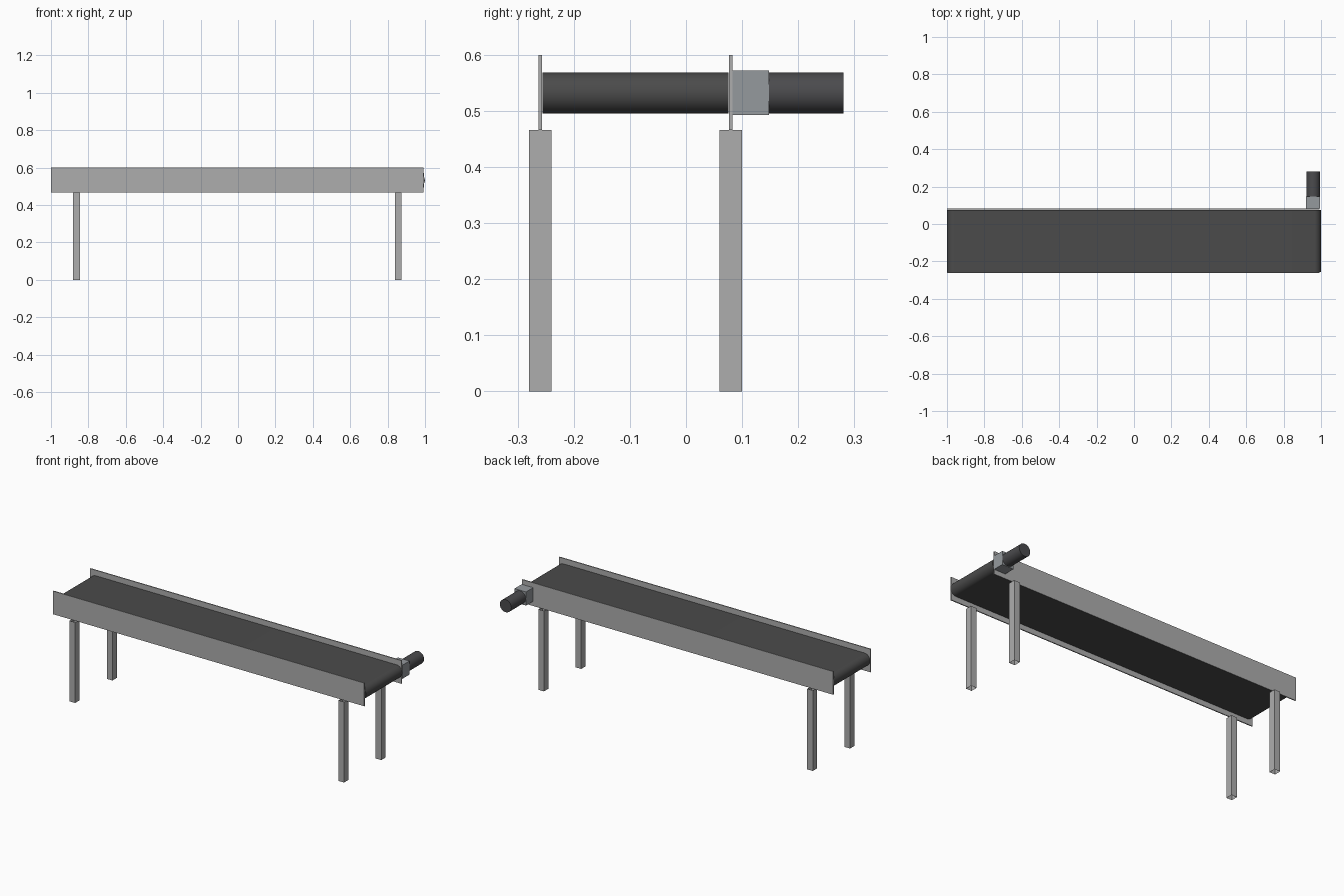
import bpy, bmesh, math
from mathutils import Matrix

if "Cube" in bpy.data.objects:
    bpy.data.objects.remove(bpy.data.objects["Cube"])


def material(name, rgb):
    m = bpy.data.materials.new(name)
    m.diffuse_color = (*rgb, 1)
    m.use_nodes = True
    m.node_tree.nodes["Principled BSDF"].inputs["Base Color"].default_value = m.diffuse_color
    return m


RUBBER = material("dark_rubber", (0.07, 0.07, 0.07))
MOTOR = material("motor_dark", (0.07, 0.07, 0.075))
GEAR = material("gearbox_grey", (0.30, 0.32, 0.34))
STEEL = material("steel_grey", (0.42, 0.42, 0.42))


def finish(name, bm, mat, smooth=False):
    bmesh.ops.recalc_face_normals(bm, faces=bm.faces)
    me = bpy.data.meshes.new(name)
    bm.to_mesh(me)
    bm.free()
    me.materials.append(mat)
    ob = bpy.data.objects.new(name, me)
    bpy.context.collection.objects.link(ob)
    if smooth:
        bpy.ops.object.select_all(action='DESELECT')
        ob.select_set(True)
        bpy.context.view_layer.objects.active = ob
        bpy.ops.object.shade_smooth_by_angle(angle=math.radians(35))
    return ob


def box(name, lo, hi, mat, open_ends=False):
    bm = bmesh.new()
    bmesh.ops.create_cube(bm, size=1)
    for v in bm.verts:
        v.co = [(a + b) / 2 + c * (b - a) for a, b, c in zip(lo, hi, v.co)]
    if open_ends:
        ends = [f for f in bm.faces if abs(f.normal.z) > 0.9]
        bmesh.ops.delete(bm, geom=ends, context='FACES_ONLY')
    return finish(name, bm, mat)


def cylinder(name, x, z, r, y0, y1, mat):
    bm = bmesh.new()
    bmesh.ops.create_cone(
        bm, cap_ends=True, segments=32, radius1=r, radius2=r, depth=y1 - y0,
        matrix=Matrix.Translation((x, (y0 + y1) / 2, z)) @ Matrix.Rotation(math.pi / 2, 4, 'X'))
    return finish(name, bm, mat, True)


AXIS_Z, R, AXIS_X = 0.532, 0.0365, 0.9625

# Belt loop: stadium profile swept across the width
bm = bmesh.new()
N = 16
profile = []
for side, start in ((1, -math.pi / 2), (-1, math.pi / 2)):
    for i in range(N + 1):
        a = start + math.pi * i / N
        profile.append((side * AXIS_X + R * math.cos(a), AXIS_Z + R * math.sin(a)))
face = bm.faces.new([bm.verts.new((x, -0.256, z)) for x, z in profile])
ext = bmesh.ops.extrude_face_region(bm, geom=[face], use_keep_orig=True)
for v in ext["geom"]:
    if isinstance(v, bmesh.types.BMVert):
        v.co.y = 0.076
finish("conveyor_belt", bm, RUBBER, True)

# Side rails and open tube legs beneath them
for side, y in (("front", -0.26), ("back", 0.08)):
    box(side + "_rail", (-1, y - 0.003, 0.466), (0.992, y + 0.003, 0.6), STEEL)
    for end, x in (("left", -0.864), ("right", 0.857)):
        box(f"{side}_{end}_leg", (x - 0.018, y - 0.02, 0),
            (x + 0.018, y + 0.02, 0.466), STEEL, open_ends=True)

# Drive unit on the back rail
box("gearbox", (0.92, 0.083, 0.493), (0.994, 0.148, 0.572), GEAR)
cylinder("motor", 0.958, AXIS_Z, R, 0.148, 0.281, MOTOR)
